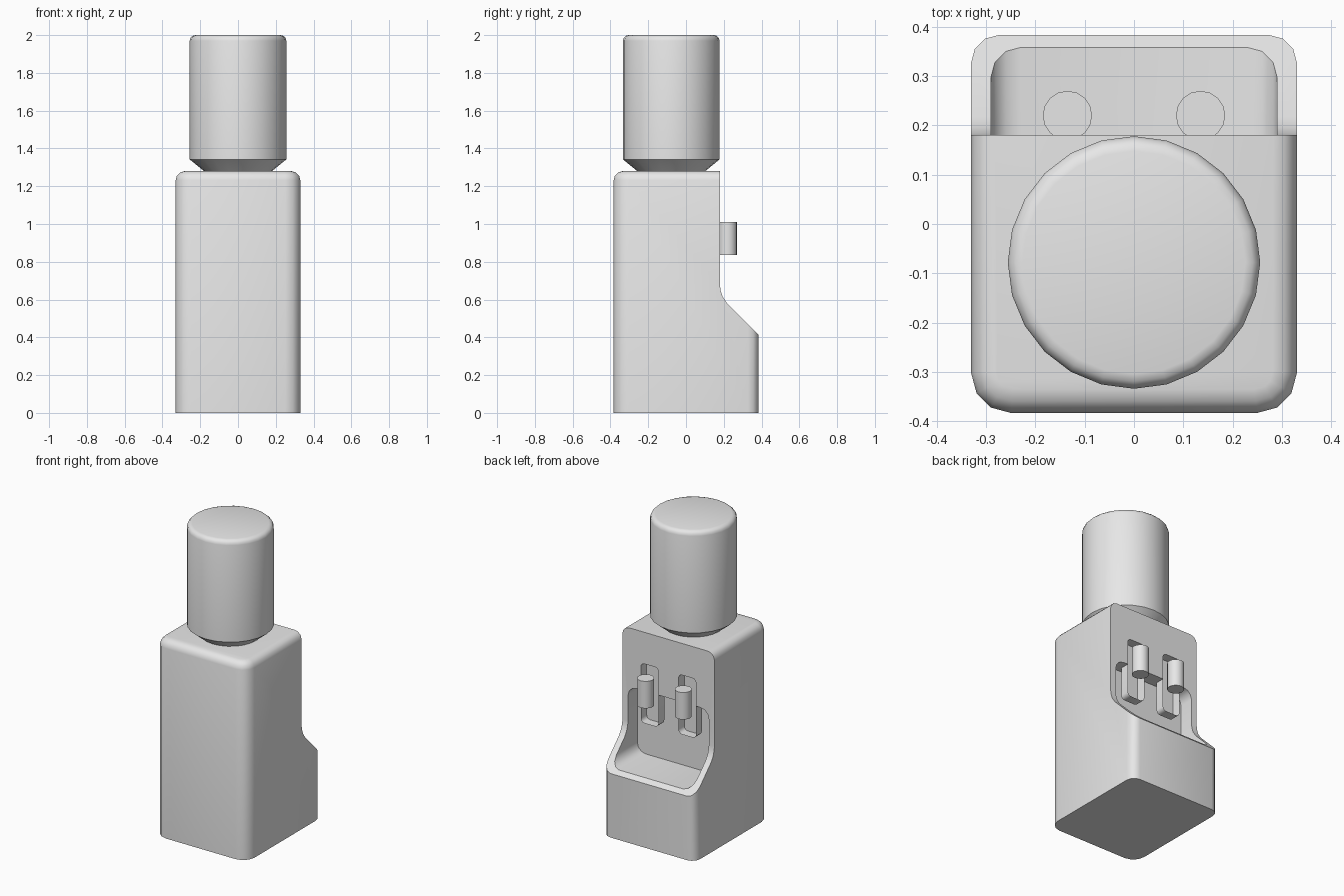
import bpy, bmesh
from math import radians, sin, cos, pi

if "Cube" in bpy.data.objects:
    bpy.data.objects.remove(bpy.data.objects["Cube"], do_unlink=True)

grey = bpy.data.materials.new("light_grey")
grey.use_nodes = True
grey.diffuse_color = (0.8, 0.8, 0.8, 1)
grey.node_tree.nodes["Principled BSDF"].inputs["Base Color"].default_value = (0.8, 0.8, 0.8, 1)


def finish(bm, name):
    """Turn a bmesh into a named grey object."""
    bmesh.ops.recalc_face_normals(bm, faces=bm.faces)
    mesh = bpy.data.meshes.new(name)
    bm.to_mesh(mesh)
    bm.free()
    mesh.materials.append(grey)
    obj = bpy.data.objects.new(name, mesh)
    bpy.context.collection.objects.link(obj)
    return obj


def activate(obj):
    bpy.ops.object.select_all(action='DESELECT')
    obj.select_set(True)
    bpy.context.view_layer.objects.active = obj


def smooth(obj):
    activate(obj)
    bpy.ops.object.shade_smooth_by_angle(angle=radians(35))


def box(lo, hi):
    bm = bmesh.new()
    bmesh.ops.create_cube(bm, size=1)
    for v in bm.verts:
        v.co = [l + (c + 0.5) * (h - l) for c, l, h in zip(v.co, lo, hi)]
    return bm


def bevel(bm, width, rule):
    """Round the edges whose two end points satisfy the rule."""
    edges = [e for e in bm.edges if rule(e.verts[0].co, e.verts[1].co)]
    bmesh.ops.bevel(bm, geom=edges, offset=width, segments=3, profile=0.5,
                    affect='EDGES', clamp_overlap=True)


def along_y(a, b):
    return abs(a.y - b.y) > 0.01 and abs(a.x - b.x) < 0.001 and abs(a.z - b.z) < 0.001


def prism_x(points, half):
    """Extrude a (y, z) outline across x."""
    bm = bmesh.new()
    face = bm.faces.new([bm.verts.new((-half, y, z)) for y, z in points])
    ext = bmesh.ops.extrude_face_region(bm, geom=[face])["geom"]
    for v in ext:
        if isinstance(v, bmesh.types.BMVert):
            v.co.x = half
    return bm


def cut(target, cutter):
    mod = target.modifiers.new("cut", 'BOOLEAN')
    mod.operation, mod.solver, mod.object = 'DIFFERENCE', 'EXACT', cutter
    activate(target)
    bpy.ops.object.modifier_apply(modifier=mod.name)
    bpy.data.objects.remove(cutter, do_unlink=True)


def lathe(name, profile, sides, x, y):
    """Closed round solid from (radius, z) rings."""
    bm = bmesh.new()
    rings = [[bm.verts.new((x + r * cos(2 * pi * i / sides), y + r * sin(2 * pi * i / sides), z))
              for i in range(sides)] for r, z in profile]
    for low, high in zip(rings, rings[1:]):
        for i in range(sides):
            j = (i + 1) % sides
            bm.faces.new((low[i], low[j], high[j], high[i]))
    bm.faces.new(rings[0][::-1])
    bm.faces.new(rings[-1])
    obj = finish(bm, name)
    smooth(obj)
    return obj


# Cabinet with rounded upright corners and top rim
BACK, INNER, NICHE = 0.18, 0.085, 0.12
bm = box((-0.33, -0.383, 0), (0.33, 0.383, 1.28))
bevel(bm, 0.08, lambda a, b: a.y < 0 and b.y < 0 and abs(a.z - b.z) > 1)
bevel(bm, 0.055, lambda a, b: a.y > 0.38 and b.y > 0.38 and abs(a.z - b.z) > 1)
bevel(bm, 0.048, lambda a, b: min(a.z, b.z) > 1.27)
cabinet = finish(bm, "cabinet")

# Step the upper back in, with a curve running into the sloped ledge
step = [(BACK, 1.5), (BACK, 0.675), (0.184, 0.645), (0.195, 0.613), (0.217, 0.581),
        (0.433, 0.365), (0.6, 0.365), (0.6, 1.5)]
cut(cabinet, finish(prism_x(step, 0.6), "step_cutter"))

# Filling bay
bm = box((-0.29, INNER, 0.44), (0.29, 0.6, 0.90))
bevel(bm, 0.06, along_y)
cut(cabinet, finish(bm, "bay_cutter"))

# Tap niches above the bay
TAP_X, HALF = 0.135, 0.063
for side in (-1, 1):
    x = side * TAP_X
    bm = box((x - HALF, NICHE, 0.8), (x + HALF, 0.4, 1.075))
    bevel(bm, 0.025, lambda a, b: along_y(a, b) and a.z > 1)
    cut(cabinet, finish(bm, "niche_cutter"))
smooth(cabinet)

# Taps and the open guards that continue the niches down into the bay
for side, label in ((-1, "right"), (1, "left")):
    x = side * TAP_X
    lathe(label + "_tap", [(0.05, 0.835), (0.05, 1.01)], 16, x, 0.22)
    bm = box((x - HALF, NICHE, 0.69), (x + HALF, BACK, 0.90))
    bevel(bm, 0.025, lambda a, b: along_y(a, b) and a.z < 0.8)
    bm.normal_update()
    gone = [f for f in bm.faces if f.normal.y > 0.9 or f.normal.z > 0.9
            and f.calc_center_median().z > 0.85]
    bmesh.ops.delete(bm, geom=gone, context='FACES')
    smooth(finish(bm, label + "_tap_guard"))

# Bottle with a tapered neck and rounded top edge
lathe("bottle", [(0.17, 1.27), (0.18, 1.28), (0.256, 1.342), (0.256, 1.97),
                 (0.252, 1.985), (0.241, 1.996), (0.226, 2.0)], 24, 0, -0.078)
